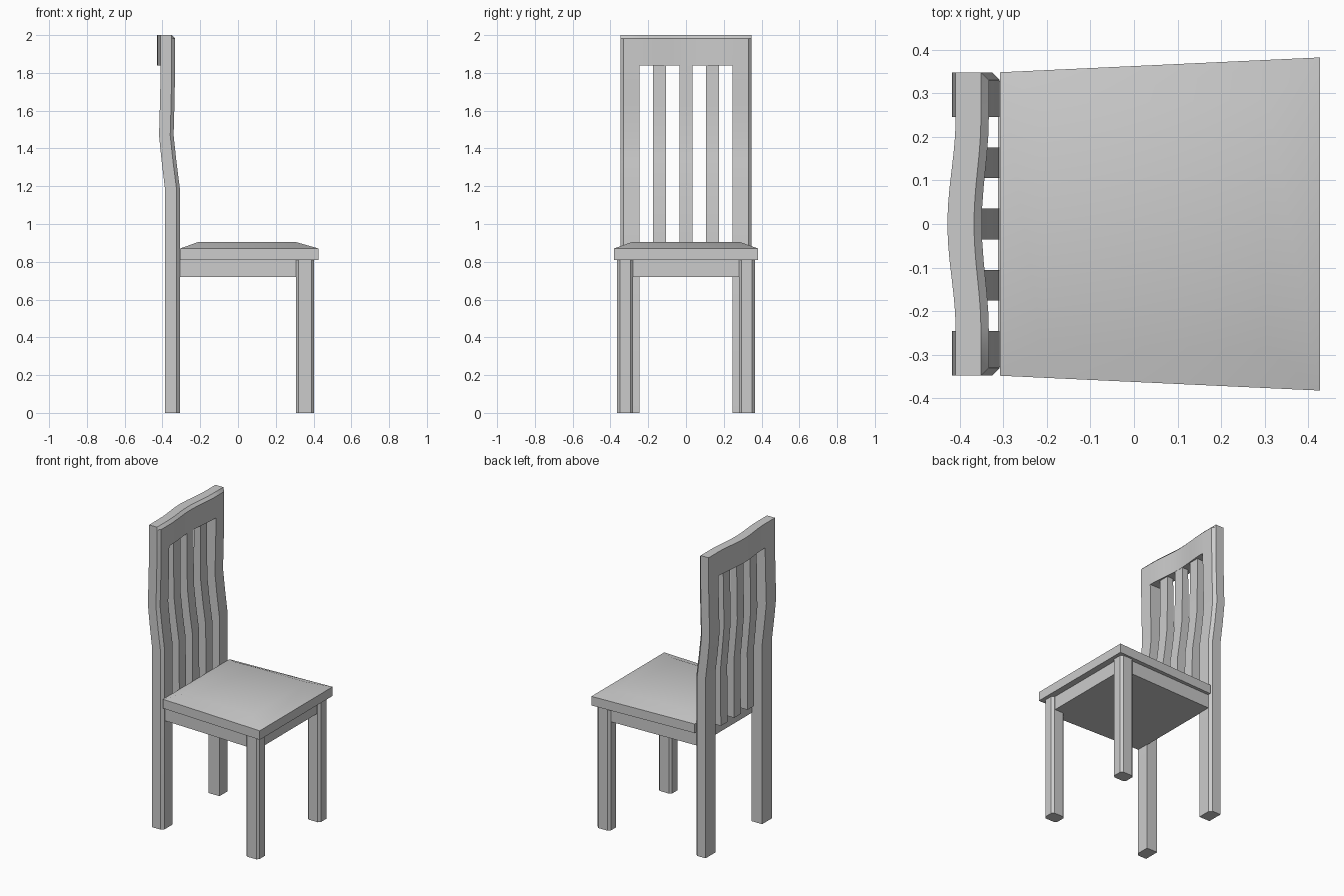
import bpy, bmesh, math

if "Cube" in bpy.data.objects:
    bpy.data.objects.remove(bpy.data.objects["Cube"])


def loft(name, rings, smooth=True):
    """Skin a closed solid through rings of equal point count."""
    bm = bmesh.new()
    vs = [[bm.verts.new(p) for p in r] for r in rings]
    n = len(rings[0])
    for a, b in zip(vs, vs[1:]):
        for i in range(n):
            j = (i + 1) % n
            bm.faces.new((a[i], a[j], b[j], b[i]))
    bm.faces.new(vs[0])
    bm.faces.new(vs[-1])
    bmesh.ops.remove_doubles(bm, verts=bm.verts, dist=1e-5)
    bmesh.ops.recalc_face_normals(bm, faces=bm.faces)
    me = bpy.data.meshes.new(name)
    bm.to_mesh(me)
    bm.free()
    ob = bpy.data.objects.new(name, me)
    bpy.context.collection.objects.link(ob)
    bpy.ops.object.select_all(action='DESELECT')
    ob.select_set(True)
    bpy.context.view_layer.objects.active = ob
    if smooth:
        bpy.ops.object.shade_smooth_by_angle(angle=math.radians(30))
    return ob


def trapezoid(x0, x1, y0, y1, z):
    return [(x0, -y0, z), (x1, -y1, z), (x1, y1, z), (x0, y0, z)]


# Seat with a raised, sloping cushion top
loft("seat", [trapezoid(-.307, .427, .348, .382, .81),
              trapezoid(-.307, .427, .348, .382, .87),
              trapezoid(-.21, .305, .275, .285, .905)])

# Solid apron under the seat
loft("apron", [trapezoid(-.312, .385, .328, .35, z) for z in (.72, .81)], False)

C = .018  # chamfer on the outer front edge of the back frame
# Post side profile: height, rear x, front x
POST = [(0, -.387, -.308), (1.19, -.387, -.308), (1.33, -.404, -.326),
        (1.47, -.418, -.341), (1.65, -.413, -.336), (1.84, -.409, -.333),
        (2 - C, -.409, -.333)]
YI, YO = .245, .348

for s, side in ((1, "left"), (-1, "right")):
    # Back posts, curved rearward above the seat
    rings = [[(xb, s * YI, z), (xf, s * YI, z), (xf, s * (YO - C), z),
              (xf - C, s * YO, z), (xb, s * YO, z)] for z, xb, xf in POST]
    xb, xf = POST[-1][1:]
    rings.append([(xb, s * YI, 2), (xf - C, s * YI, 2), (xf - C, s * (YO - C), 2),
                  (xf - C, s * YO, 2), (xb, s * YO, 2)])
    loft("back_post_" + side, rings)

    # Front legs with chamfered edges
    x0, x1, y0, y1, c = .307, .403, .28, .364, .014
    loft("front_leg_" + side,
         [[(x, s * y, z) for x, y in ((x0 + c, y0), (x1 - c, y0), (x1, y0 + c), (x1, y1 - c),
                                      (x1 - c, y1), (x0 + c, y1), (x0, y1 - c), (x0, y0 + c))]
          for z in (0, .81)], False)

# Top rail, bowed rearward in the middle
rings = []
for i in range(13):
    y = -YI + 2 * YI * i / 12
    d = -.0095 * (1 + math.cos(math.pi * y / YI))
    b, f = -.409 + d, -.333 + d * .85
    rings.append([(b, y, 1.84), (f, y, 1.84), (f, y, 2 - C), (f - C, y, 2), (b, y, 2)])
loft("top_rail", rings)

# Three curved slats, thinner towards the top
SLAT = [(.81, -.378, -.308), (1.19, -.376, -.311), (1.33, -.389, -.331),
        (1.47, -.401, -.347), (1.65, -.399, -.35), (1.86, -.395, -.35)]
for i in (-1, 0, 1):
    y = .14 * i
    loft("back_slat_%d" % (i + 2),
         [[(xb, y - .035, z), (xf, y - .035, z), (xf, y + .035, z), (xb, y + .035, z)]
          for z, xb, xf in SLAT])
